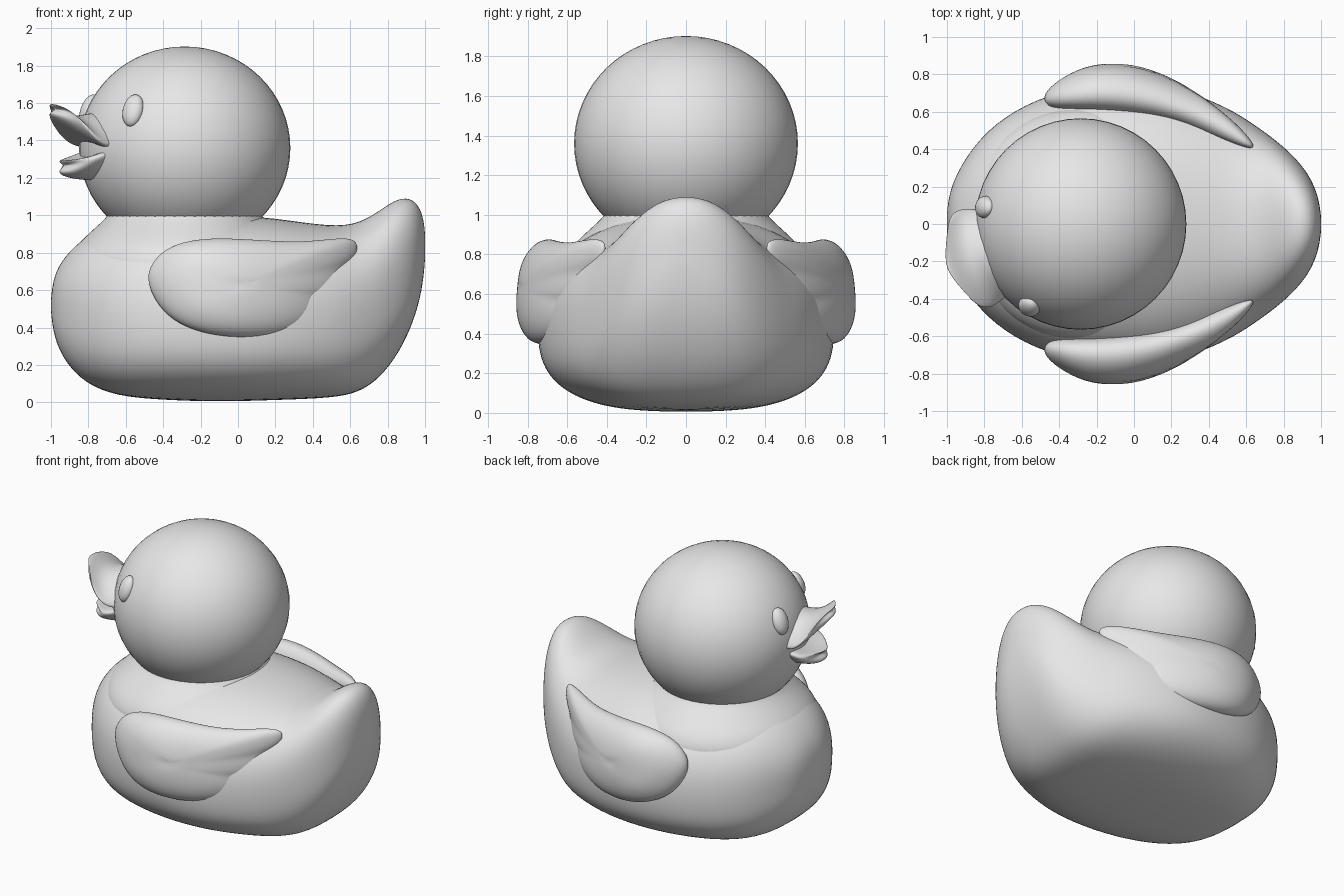
import bpy, bmesh
from math import sin, cos, pi, radians, copysign
from mathutils import Matrix, Vector

cube = bpy.data.objects.get("Cube")
if cube:
    bpy.data.objects.remove(cube)

grey = bpy.data.materials.new("plain grey")
grey.use_nodes = True
grey.diffuse_color = (0.8, 0.8, 0.8, 1)
grey.node_tree.nodes["Principled BSDF"].inputs["Base Color"].default_value = grey.diffuse_color

HEAD = Vector((-0.285, 0, 1.36))
TURN = pi + radians(18)


def finish(name, bm, levels=0):
    """Turn a bmesh into a smooth, optionally subdivided object."""
    bmesh.ops.recalc_face_normals(bm, faces=bm.faces)
    for f in bm.faces:
        f.smooth = True
    mesh = bpy.data.meshes.new(name)
    bm.to_mesh(mesh)
    bm.free()
    mesh.materials.append(grey)
    obj = bpy.data.objects.new(name, mesh)
    bpy.context.collection.objects.link(obj)
    if levels:
        mod = obj.modifiers.new("smooth", "SUBSURF")
        mod.levels = mod.render_levels = levels
    return obj


def loft(name, rings, levels=2, matrix=None):
    """Skin a list of closed rings and cap both ends."""
    bm = bmesh.new()
    rows = [[bm.verts.new(p) for p in ring] for ring in rings]
    n = len(rows[0])
    for a, b in zip(rows, rows[1:]):
        for i in range(n):
            j = (i + 1) % n
            bm.faces.new((a[i], a[j], b[j], b[i]))
    for row in (rows[0], rows[-1]):
        centre = bm.verts.new(sum((v.co for v in row), Vector()) / n)
        for i in range(n):
            bm.faces.new((row[i], row[(i + 1) % n], centre))
    if matrix:
        bm.transform(matrix)
    return finish(name, bm, levels)


def power(value, exponent):
    return copysign(abs(value) ** exponent, value)


def body_ring(x, low, high, width, mid, n=28):
    ring = []
    for i in range(n):
        c, s = cos(2 * pi * i / n), sin(2 * pi * i / n)
        e = 2 / 2.25 if s > 0 else 2 / 2.8
        height = high - mid if s > 0 else mid - low
        ring.append((x, width * power(c, e), mid + height * power(s, e)))
    return ring


# Body with upturned tail: x, bottom, top, half width, widest height
body = [(-1, .48, .56, .07, .52), (-.985, .35, .68, .18, .52),
        (-.93, .22, .78, .31, .5), (-.82, .1, .89, .47, .48),
        (-.65, .03, .97, .61, .46), (-.4, .01, 1, .72, .45),
        (-.1, 0, 1.01, .76, .44), (.2, .01, .99, .75, .44),
        (.5, .02, .94, .63, .46), (.65, .05, .96, .53, .49),
        (.76, .13, 1.03, .45, .54), (.86, .26, 1.1, .36, .6),
        (.94, .43, 1.09, .26, .68), (.985, .6, 1.02, .15, .76),
        (1, .75, .92, .05, .83)]
loft("body", [body_ring(*row) for row in body])

# Sloping shoulders under the head
neck = [(.4, 1.05), (.41, 1.0), (.45, .96), (.53, .89), (.63, .79), (.64, .6)]
loft("neck", [[(HEAD.x + r * cos(2 * pi * i / 32), r * sin(2 * pi * i / 32), z)
               for i in range(32)] for r, z in neck])

# Head
bm = bmesh.new()
bmesh.ops.create_uvsphere(bm, u_segments=48, v_segments=32, radius=0.565)
bm.transform(Matrix.Translation(HEAD) @ Matrix.Diagonal((1, 1, .96, 1)))
finish("head", bm)

# Eyes
for side, name in ((-1, "left_eye"), (1, "right_eye")):
    bm = bmesh.new()
    bmesh.ops.create_uvsphere(bm, u_segments=20, v_segments=14, radius=1)
    bm.transform(Matrix.Translation(HEAD)
                 @ Matrix.Rotation(pi + radians(24 + side * 34), 4, "Z")
                 @ Matrix.Translation((.52, 0, .2))
                 @ Matrix.Rotation(radians(-20), 4, "Y")
                 @ Matrix.Diagonal((.045, .06, .09, 1)))
    finish(name, bm)

# Bill: forward, half width, height, half thickness, curl of the sides
place = Matrix.Translation((HEAD.x, 0, 0)) @ Matrix.Rotation(TURN, 4, "Z")


def bill(name, rows, n=16):
    rings = []
    for u, width, z, thick, curl in rows:
        ring = []
        for i in range(n):
            a = 2 * pi * i / n
            v = cos(a)
            ring.append((u - .06 * v * v, width * v, z + thick * sin(a) + curl * v * v))
        rings.append(ring)
    loft(name, rings, 2, place)


bill("upper_bill", [(.4, .2, 1.46, .1, -.08), (.54, .24, 1.47, .085, -.1),
                    (.62, .28, 1.475, .055, -.09), (.69, .28, 1.52, .045, -.06),
                    (.74, .22, 1.56, .04, -.03), (.76, .12, 1.57, .025, -.01)])
bill("lower_bill", [(.4, .18, 1.26, .08, .08), (.54, .22, 1.25, .07, .09),
                    (.62, .23, 1.24, .05, .07), (.68, .19, 1.25, .045, .04),
                    (.71, .1, 1.26, .03, .01)])

# Wings: domed outline whose notches make the feather grooves
outline = [(-.5, .64), (-.47, .75), (-.36, .85), (-.15, .885), (.1, .87),
           (.35, .855), (.56, .885), (.65, .87), (.64, .78), (.56, .72),
           (.57, .66), (.53, .59), (.46, .56), (.46, .49), (.38, .41),
           (.22, .355), (0, .34), (-.22, .37), (-.4, .46)]


def wing(name, side):
    rings = []
    for k in range(13):
        a = pi * (k + .5) / 13
        scale, bulge = sin(a) ** .8, cos(a)
        ring = []
        for px, pz in outline:
            x, z = .03 + (px - .03) * scale, .63 + (pz - .63) * scale
            back = max(0, x + .2)
            y = .735 - .42 * back ** 2 - .1 * (z - .6) - .25 * max(0, -.25 - x)
            thick = .13 - .07 * max(0, x)
            ring.append((x, side * (y + thick * bulge), z))
        rings.append(ring)
    loft(name, rings)


wing("left_wing", -1)
wing("right_wing", 1)
